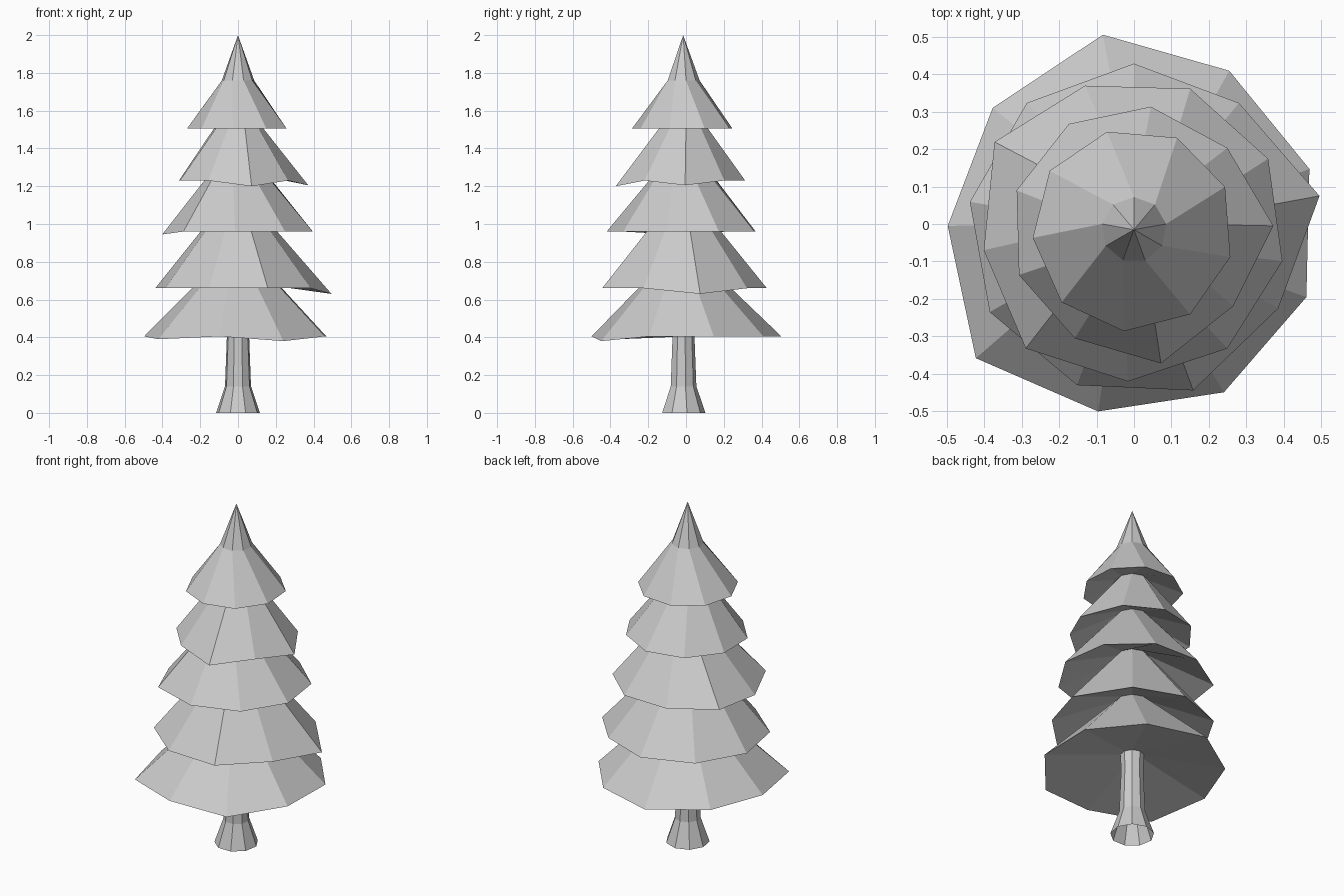
import bpy, bmesh
from math import cos, sin, radians

if "Cube" in bpy.data.objects:
    bpy.data.objects.remove(bpy.data.objects["Cube"])

SIDES = 9
AXIS_Y = -0.015


def ring(bm, r, z):
    """Regular ring of vertices around the tree axis."""
    angles = [radians(10 + 40 * i) for i in range(SIDES)]
    return [bm.verts.new((r * cos(a), AXIS_Y + r * sin(a), z)) for a in angles]


def rim(bm, points, z):
    """Uneven branch rim; an optional third value lowers a drooping tip."""
    return [bm.verts.new((p[0], p[1], z - (p[2] if len(p) > 2 else 0))) for p in points]


def bridge(bm, low, high):
    for i in range(SIDES):
        j = (i + 1) % SIDES
        bm.faces.new((low[i], low[j], high[j], high[i]))


def finish(bm, name):
    mesh = bpy.data.meshes.new(name)
    bm.to_mesh(mesh)
    bm.free()
    obj = bpy.data.objects.new(name, mesh)
    bpy.context.collection.objects.link(obj)


# Flared trunk, open at the base
bm = bmesh.new()
loops = [ring(bm, r, z) for r, z in [(0.118, 0), (0.07, 0.14), (0.06, 0.40), (0.065, 0.49)]]
for a, b in zip(loops, loops[1:]):
    bridge(bm, a, b)
finish(bm, "trunk")

# Branch tiers: rim height, top ring (radius, height), rim outline
tiers = [
    (0.405, 0.09, 0.817, [(.468, .147), (.254, .409), (-.083, .505), (-.377, .31), (-.497, -.005),
                          (-.422, -.358, .015), (-.096, -.50), (.24, -.449, .025), (.46, -.195)]),
    (0.66, 0.09, 1.097, [(.495, .075, .03), (.28, .323), (0, .428), (-.286, .323), (-.438, .059),
                         (-.385, -.235), (-.152, -.43), (.158, -.444), (.385, -.225)]),
    (0.96, 0.09, 1.345, [(.358, .174), (.15, .361), (-.131, .369), (-.372, .219), (-.401, -.07, .015),
                         (-.289, -.332), (-.016, -.42), (.249, -.332), (.396, -.099)]),
    (1.23, 0.09, 1.563, [(.372, -.005, .025), (.249, .203), (.045, .313), (-.174, .267), (-.313, .09),
                         (-.307, -.136), (-.158, -.305), (.072, -.372, .03), (.265, -.219)]),
    (1.505, 0.087, 1.76, [(.243, .099), (.115, .23), (-.072, .246), (-.225, .142), (-.27, -.037),
                          (-.193, -.209), (-.027, -.286), (.15, -.241), (.257, -.088)]),
]

# Foliage: each hollow underside rises to the ring below, then the skirt climbs to its own ring
bm = bmesh.new()
inner = ring(bm, 0.065, 0.49)
for z, r_top, z_top, points in tiers:
    edge = rim(bm, points, z)
    top = ring(bm, r_top, z_top)
    bridge(bm, inner, edge)
    bridge(bm, edge, top)
    inner = top

# Pointed tip
tip = bm.verts.new((0, AXIS_Y, 2))
for i in range(SIDES):
    bm.faces.new((inner[i], inner[(i + 1) % SIDES], tip))
finish(bm, "foliage")
